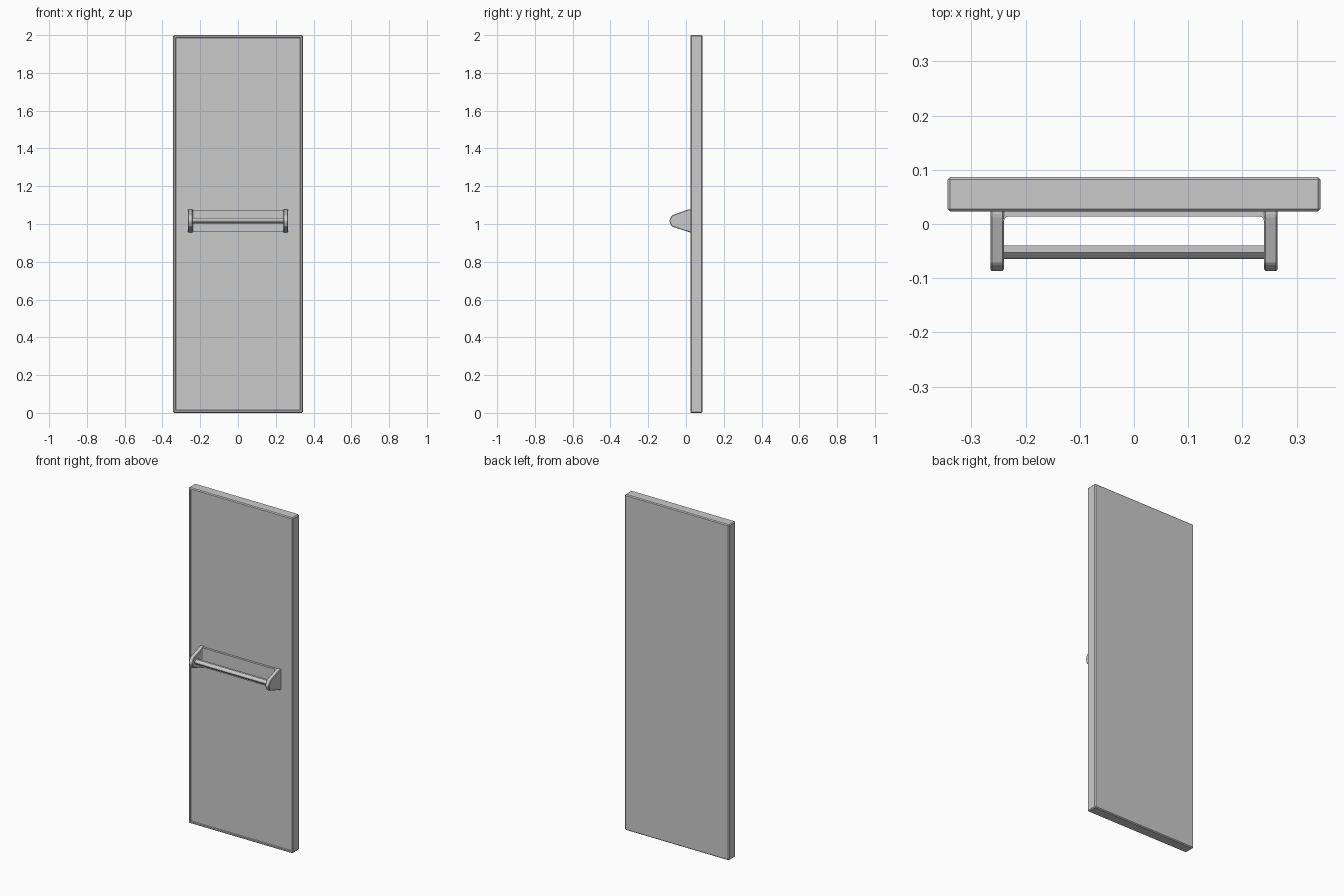
import bpy, bmesh, math
from mathutils import Vector

if "Cube" in bpy.data.objects:
    bpy.data.objects.remove(bpy.data.objects["Cube"])


def finish(name, bm):
    bmesh.ops.recalc_face_normals(bm, faces=bm.faces[:])
    mesh = bpy.data.meshes.new(name)
    bm.to_mesh(mesh)
    bm.free()
    ob = bpy.data.objects.new(name, mesh)
    bpy.context.collection.objects.link(ob)
    return ob


def prism(name, points, length, bevel=0.0):
    """Extrude a closed 3D outline along a vector, optionally chamfering every edge."""
    bm = bmesh.new()
    face = bm.faces.new([bm.verts.new(p) for p in points])
    new = bmesh.ops.extrude_face_region(bm, geom=[face], use_keep_orig=True)["geom"]
    bmesh.ops.translate(bm, vec=Vector(length),
                        verts=[v for v in new if isinstance(v, bmesh.types.BMVert)])
    bmesh.ops.recalc_face_normals(bm, faces=bm.faces[:])
    if bevel:
        bmesh.ops.bevel(bm, geom=bm.edges[:], offset=bevel, segments=1,
                        profile=0.5, affect='EDGES')
    return finish(name, bm)


# Door slab with chamfered edges and a shallow recessed front panel
W, FRONT, BACK = 0.344, 0.023, 0.087
bm = bmesh.new()
bmesh.ops.create_cube(bm, size=1)
for v in bm.verts:
    v.co = (v.co.x * 2 * W, FRONT + (v.co.y + 0.5) * (BACK - FRONT), v.co.z * 2 + 1)
bmesh.ops.bevel(bm, geom=bm.edges[:], offset=0.005, segments=1, profile=0.5, affect='EDGES')
bm.normal_update()
panel = min(bm.faces, key=lambda f: f.calc_center_median().y)
bmesh.ops.inset_region(bm, faces=[panel], thickness=0.011, depth=0)
bmesh.ops.inset_region(bm, faces=[panel], thickness=0.003, depth=-0.004)
finish("door_slab", bm)

# Mounting plate with rounded inner corners where it meets the brackets
r, face_y = 0.009, 0.014
right = [(0.25, 0.03), (0.25, face_y - r), (0.24, face_y - r)]
for i in range(1, 4):
    a = math.radians(30 * i)
    right.append((0.24 - r + r * math.cos(a), face_y - r + r * math.sin(a)))
outline = right + [(-x, y) for x, y in reversed(right)]
prism("mounting_plate", [(x, y, 0.959) for x, y in outline], (0, 0, 0.115))

# Tapered end brackets, mirrored left and right
side = [(0.03, 0.955), (0.023, 0.955), (-0.076, 0.987), (-0.087, 1.012),
        (-0.087, 1.022), (-0.074, 1.046), (0.015, 1.078), (0.03, 1.078)]
for label, x in (("left", -0.265), ("right", 0.240)):
    prism(label + "_bracket", [(x, y, z) for y, z in side], (0.025, 0, 0), 0.003)

# Push bar between the brackets
bar = [(-0.040, 1.004), (-0.040, 1.031), (-0.053, 1.031), (-0.062, 1.022),
       (-0.065, 1.016), (-0.062, 1.008), (-0.053, 1.002)]
prism("push_bar", [(-0.245, y, z) for y, z in bar], (0.49, 0, 0))
